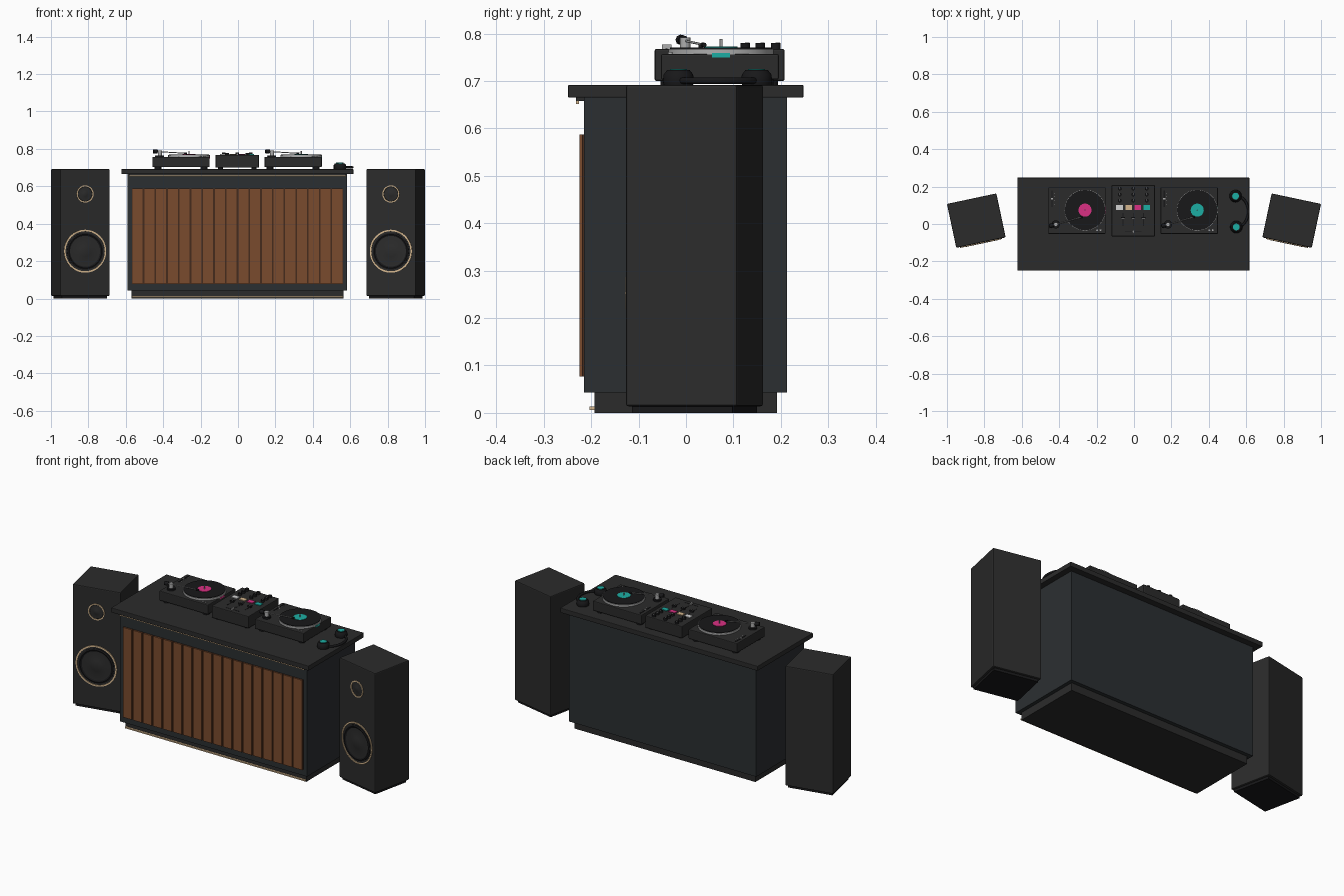
import bpy, bmesh
from math import pi, sin, cos, radians
from mathutils import Matrix, Vector

old = bpy.data.objects.get("Cube")
if old:
    bpy.data.objects.remove(old, do_unlink=True)


def material(name, r, g, b):
    m = bpy.data.materials.new(name)
    m.use_nodes = True
    m.diffuse_color = (r, g, b, 1)
    m.node_tree.nodes["Principled BSDF"].inputs["Base Color"].default_value = (r, g, b, 1)
    return m


CHARCOAL = material("charcoal", .024, .024, .024)
SLATE = material("slate", .024, .028, .031)
BLACK = material("black", .009, .009, .010)
WALNUT = material("walnut", .195, .07, .027)
DARK_WALNUT = material("dark walnut", .06, .024, .012)
BRASS = material("brass", .66, .47, .27)
SILVER = material("silver", .42, .42, .42)
WHITE = material("off white", .65, .65, .65)
PINK = material("pink", .70, .03, .23)
TEAL = material("teal", .012, .42, .37)


def finish(name, bm, mat, loc, bevel=0, smooth=False):
    bmesh.ops.recalc_face_normals(bm, faces=bm.faces)
    mesh = bpy.data.meshes.new(name)
    bm.to_mesh(mesh)
    bm.free()
    mesh.materials.append(mat)
    ob = bpy.data.objects.new(name, mesh)
    ob.matrix_basis = Matrix.Translation(loc)
    bpy.context.collection.objects.link(ob)
    if bevel:
        mod = ob.modifiers.new("Bevel", "BEVEL")
        mod.width, mod.segments = bevel, 2
    if smooth:
        bpy.ops.object.select_all(action="DESELECT")
        ob.select_set(True)
        bpy.context.view_layer.objects.active = ob
        bpy.ops.object.shade_smooth_by_angle(angle=radians(35))
    return ob


def box(name, mat, x, y, z, bevel=0):
    """Box given by its (low, high) range on each axis."""
    bm = bmesh.new()
    bmesh.ops.create_cube(bm, size=1)
    bmesh.ops.scale(bm, vec=[r[1] - r[0] for r in (x, y, z)], verts=bm.verts)
    return finish(name, bm, mat, [sum(r) / 2 for r in (x, y, z)], bevel)


def lathe(name, mat, profile, loc, sides=32, axis="z"):
    """Spin (radius, height) points; axis 'y' makes height point to the front."""
    bm = bmesh.new()
    vs = [bm.verts.new((r, 0, h)) for r, h in profile]
    es = [bm.edges.new(p) for p in zip(vs, vs[1:])]
    bmesh.ops.spin(bm, geom=vs + es, cent=(0, 0, 0), axis=(0, 0, 1), angle=2 * pi, steps=sides)
    bmesh.ops.remove_doubles(bm, verts=bm.verts, dist=1e-5)
    if axis == "y":
        bmesh.ops.rotate(bm, cent=(0, 0, 0), matrix=Matrix.Rotation(pi / 2, 3, "X"), verts=bm.verts)
    return finish(name, bm, mat, loc, smooth=True)


def disc(name, mat, r, z0, z1, xy, sides=32):
    h = z1 - z0
    return lathe(name, mat, [(0, 0), (r, 0), (r, h), (0, h)], (*xy, z0), sides)


def hoop(name, mat, inner, outer, depth, loc):
    pts = [(inner, 0), (outer, 0), (outer, depth), (inner, depth), (inner, 0)]
    return lathe(name, mat, pts, loc, 48, "y")


def tube(name, mat, points, r):
    curve = bpy.data.curves.new(name, "CURVE")
    curve.dimensions, curve.bevel_depth, curve.bevel_resolution = "3D", r, 2
    curve.use_fill_caps = True
    sp = curve.splines.new("POLY")
    sp.points.add(len(points) - 1)
    for p, co in zip(sp.points, points):
        p.co = (*co, 1)
    curve.materials.append(mat)
    ob = bpy.data.objects.new(name, curve)
    bpy.context.collection.objects.link(ob)
    return ob


# Counter
CX = -.003
box("counter_plinth", CHARCOAL, (CX - .567, CX + .567), (-.193, .192), (0, .045))
box("counter_body", SLATE, (CX - .587, CX + .587), (-.215, .213), (.043, .666))
box("counter_top", CHARCOAL, (CX - .62, CX + .62), (-.249, .248), (.665, .692), .003)
box("slat_backing", DARK_WALNUT, (CX - .564, CX + .564), (-.219, -.214), (.077, .587))
SLATS, PITCH = 18, .0628
for i in range(SLATS):
    x = CX + (i - (SLATS - 1) / 2) * PITCH
    box("front_slat", WALNUT, (x - .027, x + .027), (-.225, -.217), (.077, .587))
box("upper_trim_strip", BRASS, (CX - .58, CX + .58), (-.232, -.226), (.652, .658))
box("upper_trim_mount", CHARCOAL, (CX - .58, CX + .58), (-.232, -.214), (.658, .666))
box("lower_trim_strip", BRASS, (CX - .565, CX + .565), (-.204, -.192), (.006, .013))


# Speakers, toed in towards the middle
def speaker(side):
    parts = [
        box("speaker_foot", BLACK, (-.124, .124), (-.108, .108), (0, .016)),
        box("speaker_cabinet", CHARCOAL, (-.135, .135), (-.12, .12), (.014, .692), .005),
        hoop("woofer_ring", BRASS, .107, .115, .006, (0, -.119, .253)),
        lathe("woofer_cone", BLACK, [(.098, 0), (.098, .004), (.09, .007), (.082, .003)],
              (0, -.119, .253), 48, "y"),
        lathe("woofer_dome", CHARCOAL, [(.083, 0), (.083, .003), (.04, .002), (.03, .005), (0, .007)],
              (0, -.119, .253), 48, "y"),
        hoop("tweeter_ring", BRASS, .040, .046, .005, (0, -.119, .559)),
        lathe("tweeter_dome", CHARCOAL, [(.040, 0), (.038, .002), (.02, .002), (.012, .005), (0, .006)],
              (0, -.119, .559), 32, "y"),
    ]
    place = Matrix.Translation((side * .843, .018, 0)) @ Matrix.Rotation(radians(-12 * side), 4, "Z")
    for ob in parts:
        ob.matrix_basis = place @ ob.matrix_basis


for side in (-1, 1):
    speaker(side)


# Turntables
def turntable(cx, accent):
    x0, x1, px, py = cx - .153, cx + .153, cx + .043, .074
    box("turntable_base", CHARCOAL, (x0, x1), (-.053, .196), (.703, .757), .004)
    for fx in (x0 + .03, x1 - .03):
        for fy in (-.023, .166):
            disc("turntable_foot", BLACK, .019, .692, .704, (fx, fy), 20)
    disc("platter", SILVER, .111, .756, .768, (px, py), 64)
    disc("record", BLACK, .1075, .768, .771, (px, py), 64)
    disc("record_label", accent, .035, .771, .773, (px, py), 32)
    disc("spindle", SILVER, .003, .772, .789, (px, py), 12)
    # Tonearm with pivot, counterweight and head
    pivot = Vector((cx - .113, -.002, .785))
    tip = Vector((px - .025, .035, .777))
    disc("tonearm_mount", BLACK, .022, .756, .766, pivot.xy, 24)
    disc("tonearm_pivot", SILVER, .011, .765, .792, pivot.xy, 20)
    tube("tonearm", SILVER, [pivot, tip], .0025)
    back = (pivot - tip).normalized()
    tube("counterweight", BLACK, [pivot + back * .014, pivot + back * .036], .011)
    tube("arm_stub", SILVER, [pivot, pivot + back * .016], .004)
    tube("cartridge", BLACK, [tip - back * .014, tip], .005)
    # Controls
    box("accent_light", accent, (x1 - .006, x1 + .002), (.055, .093), (.75, .759))
    box("pitch_slot", BLACK, (x0 + .017, x0 + .023), (.09, .18), (.756, .759))
    box("pitch_slider", SILVER, (x0 + .014, x0 + .026), (.13, .138), (.758, .764))
    for k in range(4):
        disc("pitch_mark", WHITE, .002, .756, .759, (x0 + .031, .105 + k * .02), 8)
    for k in range(2):
        disc("start_button", SILVER, .005, .756, .761, (x1 - .045 + k * .018, -.033), 12)


turntable(-.305, PINK)
turntable(.295, TEAL)

# Mixer
MX = -.004
box("mixer_body", CHARCOAL, (MX - .116, MX + .116), (-.066, .208), (.7, .768), .004)
for fx in (-.09, .09):
    for fy in (-.04, .18):
        disc("mixer_foot", BLACK, .014, .692, .702, (MX + fx, fy), 16)
for k, mat in enumerate((WHITE, BRASS, PINK, TEAL)):
    x = MX - .073 + k * .0485
    box("mixer_pad", mat, (x - .018, x + .018), (.074, .101), (.767, .772))
for kx in (-.072, 0, .072):
    for ky in (.125, .157, .189):
        disc("mixer_knob", BLACK, .010, .767, .780, (MX + kx, ky), 16)
        box("knob_pointer", WHITE, (MX + kx - .001, MX + kx + .001), (ky, ky + .009), (.779, .781))
for kx in (-.055, 0, .055):
    box("fader_slot", BLACK, (MX + kx - .002, MX + kx + .002), (-.012, .06), (.767, .769))
    box("fader_cap", BLACK, (MX + kx - .010, MX + kx + .010), (.026, .037), (.768, .778))
    box("fader_line", WHITE, (MX + kx - .010, MX + kx + .010), (.0305, .0325), (.777, .779))
box("crossfader_slot", BLACK, (MX - .045, MX + .045), (-.043, -.039), (.767, .769))
box("crossfader_cap", SILVER, (MX - .004, MX + .004), (-.051, -.031), (.768, .777))

# Headphones lying on the counter
for xy in ((.543, .149), (.547, -.016)):
    lathe("ear_cup", BLACK, [(0, 0), (.031, 0), (.033, .008), (.031, .022), (.024, .031), (0, .031)],
          (*xy, .692), 32)
    disc("ear_cup_cap", TEAL, .018, .722, .726, xy, 24)
arc = [(.548 + .063 * sin(a), .0665 + .083 * cos(a), .701) for a in (i * pi / 16 for i in range(17))]
tube("headband", BLACK, arc, .007)
